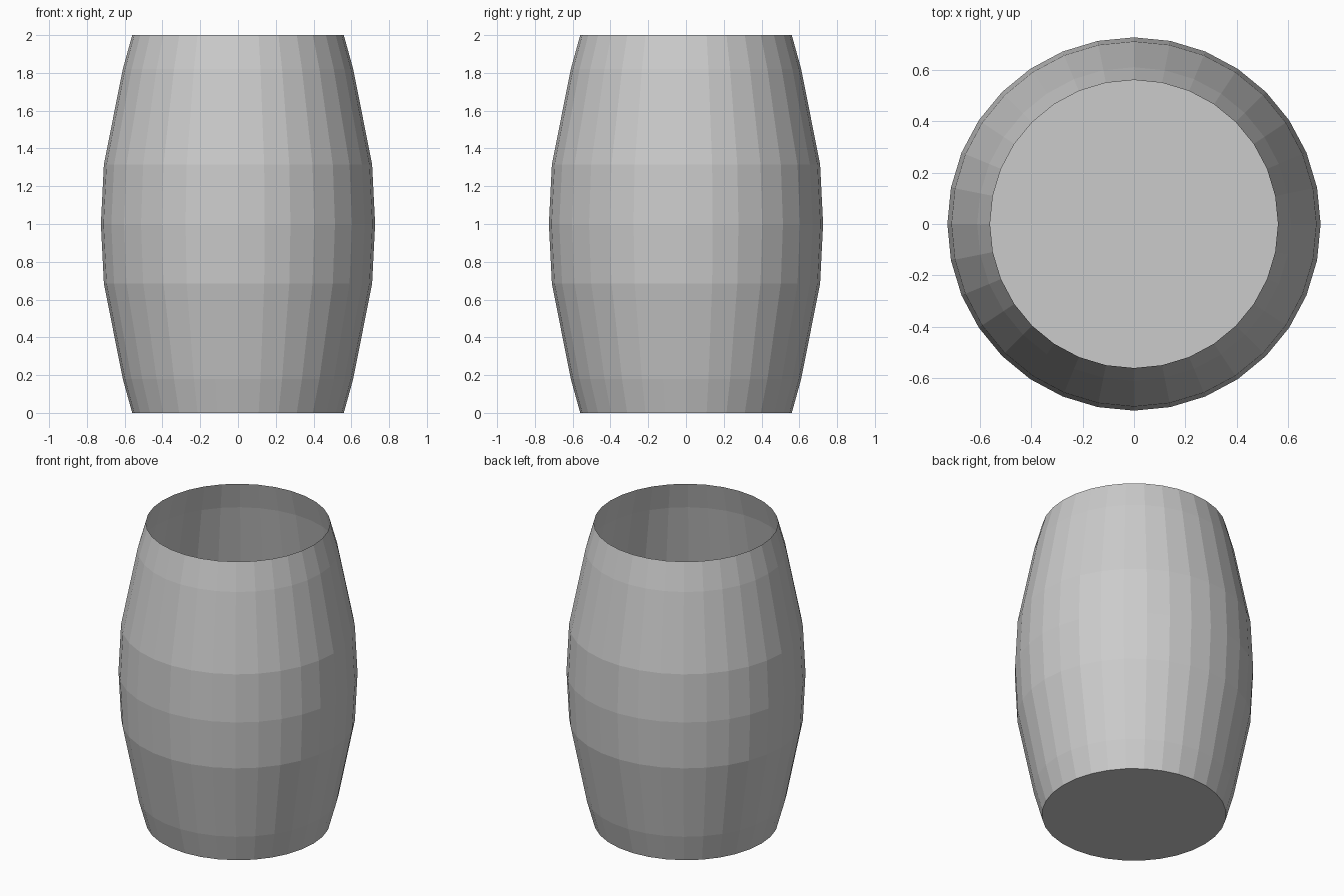
import bpy, bmesh
from math import cos, sin, tau

if "Cube" in bpy.data.objects:
    bpy.data.objects.remove(bpy.data.objects["Cube"])

SIDES = 32
# Lower half of the barrel profile: (radius, height); upper half is mirrored
half = [(0.56, 0.0), (0.61, 0.18), (0.71, 0.685), (0.726, 1.0)]
profile = half + [(r, 2 - z) for r, z in reversed(half[:-1])]

bm = bmesh.new()
rings = [[bm.verts.new((r * cos(tau * i / SIDES), r * sin(tau * i / SIDES), z))
          for i in range(SIDES)] for r, z in profile]

# Thin bulging wall, open at the top
for low, high in zip(rings, rings[1:]):
    for i in range(SIDES):
        j = (i + 1) % SIDES
        bm.faces.new((low[i], low[j], high[j], high[i]))

# Flat bottom
bm.faces.new(rings[0][::-1])

mesh = bpy.data.meshes.new("barrel")
bm.to_mesh(mesh)
bm.free()
bpy.context.collection.objects.link(bpy.data.objects.new("barrel", mesh))
